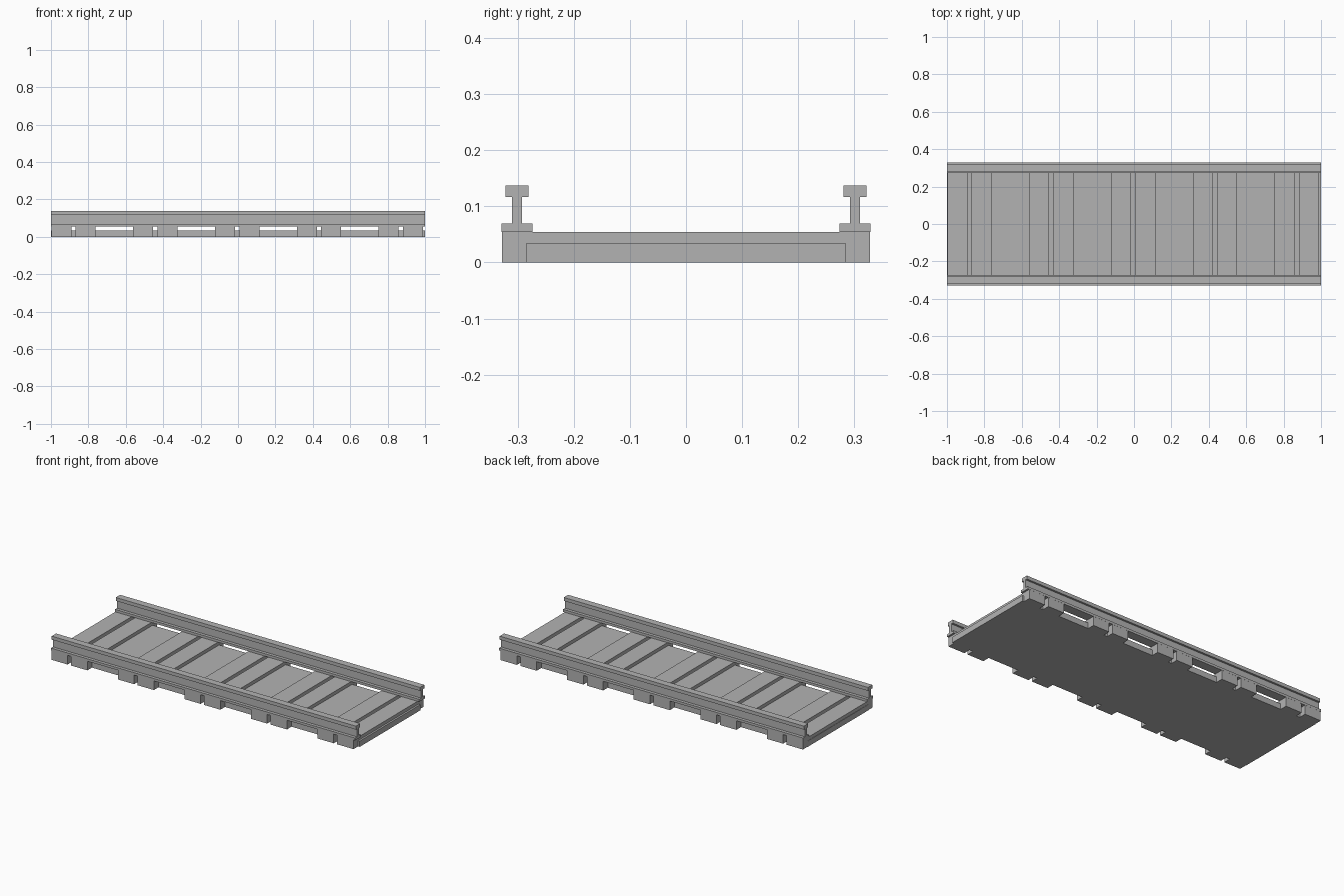
import bpy
import bmesh

if "Cube" in bpy.data.objects:
    bpy.data.objects.remove(bpy.data.objects["Cube"], do_unlink=True)

grey = bpy.data.materials.new("plain grey")
grey.use_nodes = True
colour = (0.45, 0.45, 0.45, 1)
grey.diffuse_color = colour
grey.node_tree.nodes["Principled BSDF"].inputs["Base Color"].default_value = colour


def extrude_profile(name, profile, x0, x1):
    """Sweep a closed (y, z) profile along x."""
    bm = bmesh.new()
    face = bm.faces.new([bm.verts.new((x0, y, z)) for y, z in profile])
    result = bmesh.ops.extrude_face_region(bm, geom=[face])
    verts = [v for v in result["geom"] if isinstance(v, bmesh.types.BMVert)]
    bmesh.ops.translate(bm, vec=(x1 - x0, 0, 0), verts=verts)
    bmesh.ops.recalc_face_normals(bm, faces=bm.faces[:])
    mesh = bpy.data.meshes.new(name)
    bm.to_mesh(mesh)
    bm.free()
    mesh.materials.append(grey)
    obj = bpy.data.objects.new(name, mesh)
    bpy.context.collection.objects.link(obj)
    return obj


def slab(half_width, height):
    return [(-half_width, 0), (half_width, 0), (half_width, height), (-half_width, height)]


# Thin bed running the full length
extrude_profile("track_bed", slab(0.285, 0.034), -1, 1)

# Paired sleepers with a narrow slot between the two halves
SLEEPER_TOP = 0.0545
for i in range(5):
    centre = -0.0045 + (i - 2) * 0.4375
    extrude_profile(f"sleeper_{i + 1}_right", slab(0.328, SLEEPER_TOP), centre - 0.1185, centre - 0.0115)
    extrude_profile(f"sleeper_{i + 1}_left", slab(0.328, SLEEPER_TOP), centre + 0.0115, centre + 0.1185)

# I-section rails: foot, web and head
half_section = [(0.0275, SLEEPER_TOP), (0.0275, 0.069), (0.009, 0.069),
                (0.009, 0.1165), (0.0205, 0.1165), (0.0205, 0.137)]
section = half_section + [(-y, z) for y, z in reversed(half_section)]
for name, offset in (("front_rail", -0.301), ("back_rail", 0.301)):
    extrude_profile(name, [(y + offset, z) for y, z in section], -1, 1)
